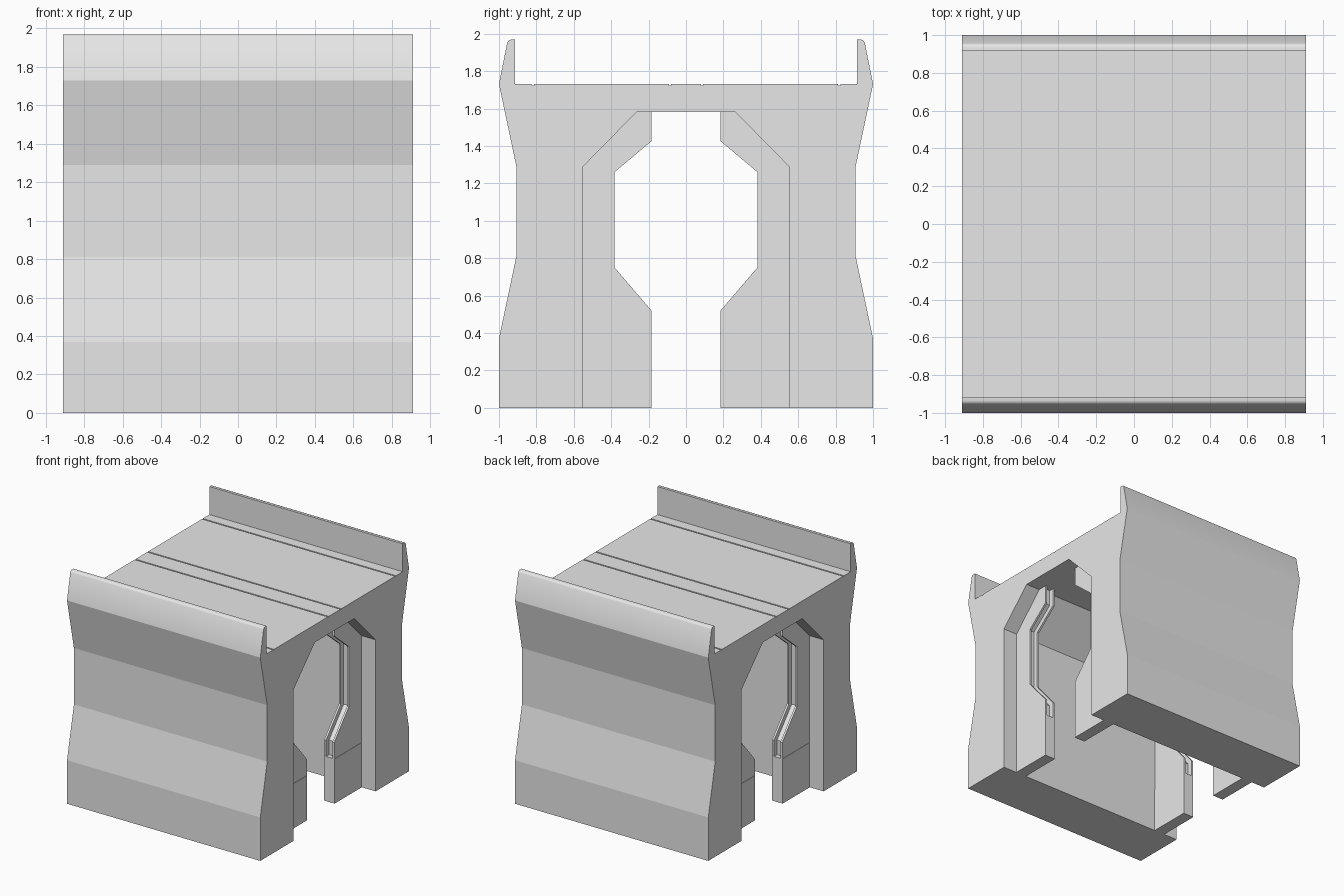
import bpy, bmesh

if "Cube" in bpy.data.objects:
    bpy.data.objects.remove(bpy.data.objects["Cube"])

# One plain material
grey = bpy.data.materials.new("plain grey")
grey.diffuse_color = (0.8, 0.8, 0.8, 1)
grey.use_nodes = True
grey.node_tree.nodes["Principled BSDF"].inputs["Base Color"].default_value = grey.diffuse_color


def extrude_profile(name, points, x0, x1):
    """Extrude a closed (y, z) outline along x."""
    bm = bmesh.new()
    face = bm.faces.new([bm.verts.new((x0, y, z)) for y, z in points])
    result = bmesh.ops.extrude_face_region(bm, geom=[face])
    moved = [g for g in result["geom"] if isinstance(g, bmesh.types.BMVert)]
    bmesh.ops.translate(bm, verts=moved, vec=(x1 - x0, 0, 0))
    bmesh.ops.recalc_face_normals(bm, faces=bm.faces)
    mesh = bpy.data.meshes.new(name)
    bm.to_mesh(mesh)
    bm.free()
    mesh.materials.append(grey)
    ob = bpy.data.objects.new(name, mesh)
    bpy.context.collection.objects.link(ob)
    return ob


def mirror_xy(ob):
    """Repeat a corner part in all four quadrants."""
    mod = ob.modifiers.new("four corners", "MIRROR")
    mod.use_axis = (True, True, False)
    mod.use_mirror_merge = False


# Body: deck with fine seams, curled parapet, waisted walls, tunnel opening
DECK = 1.73


def seam(y):
    return [(y - 0.006, DECK), (y - 0.006, DECK - 0.006),
            (y + 0.006, DECK - 0.006), (y + 0.006, DECK)]


half = seam(0.085) + seam(0.82) + [
    (0.915, DECK), (0.915, 1.968), (0.936, 1.968), (0.948, 1.964), (0.956, 1.952),
    (1.0, DECK), (0.907, 1.29), (0.907, 0.81), (1.0, 0.37), (1.0, 0.0),
    (0.55, 0.0), (0.55, 1.29), (0.265, 1.58)]
body = extrude_profile("tunnel_body", half + [(-y, z) for y, z in reversed(half)],
                       -0.91, 0.91)

# Solid feet of the door frames
STEP = 0.38
foot = extrude_profile("door_frame_foot",
                       [(0.185, 0), (0.55, 0), (0.55, STEP), (0.185, STEP)], 0.68, 0.78)
mirror_xy(foot)

# Door jambs with an angular opening, set just behind the feet
jamb = extrude_profile("door_jamb", [
    (0.185, STEP), (0.185, 0.52), (0.382, 0.75), (0.382, 1.26), (0.185, 1.425),
    (0.185, 1.58), (0.265, 1.58), (0.55, 1.29), (0.55, STEP)], 0.683, 0.777)

# Groove running along the edge of each jamb
groove = extrude_profile("groove_cutter", [
    (0.1, 0.36), (0.225, 0.36), (0.225, 0.505), (0.422, 0.735), (0.422, 1.28),
    (0.225, 1.445), (0.225, 1.6), (0.1, 1.6)], 0.70, 0.76)
groove.hide_render = True
groove.hide_viewport = True
cut = jamb.modifiers.new("edge groove", "BOOLEAN")
cut.operation = "DIFFERENCE"
cut.solver = "EXACT"
cut.object = groove
mirror_xy(jamb)

# Soft shading on the parapet curl only
bpy.ops.object.select_all(action="DESELECT")
body.select_set(True)
bpy.context.view_layer.objects.active = body
bpy.ops.object.shade_smooth_by_angle(angle=0.7)
# Keep the broad wall bands flat
for poly in body.data.polygons:
    if poly.center.z < DECK + 0.01 or abs(poly.normal.x) > 0.5:
        poly.use_smooth = False
